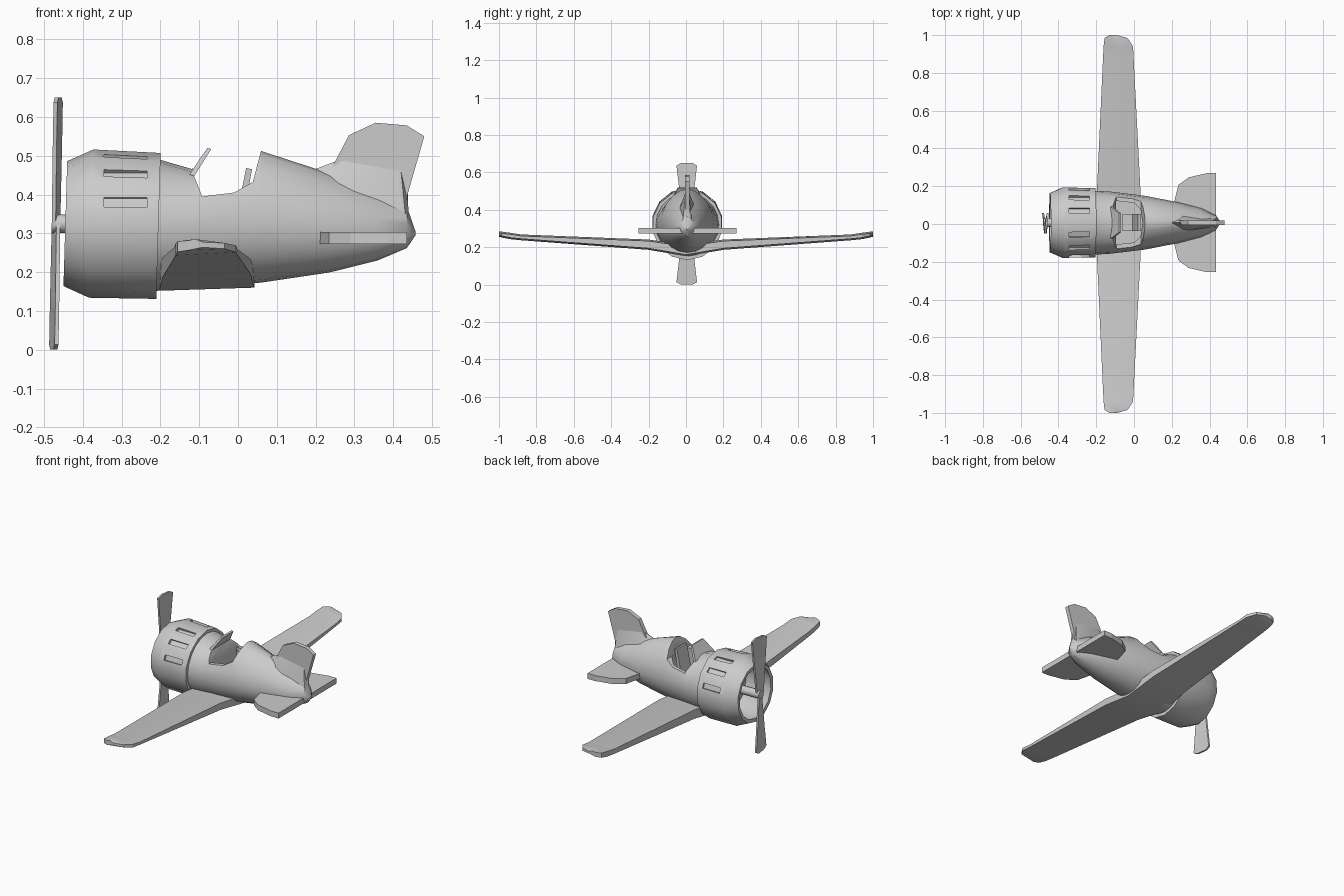
import bpy, bmesh, math
from mathutils import Vector, Matrix

cube = bpy.data.objects.get("Cube")
if cube:
    bpy.data.objects.remove(cube)

CY = 0.007   # body centre line
grey = bpy.data.materials.new("plain grey")
grey.use_nodes = True
grey.diffuse_color = (0.6, 0.6, 0.6, 1)
grey.node_tree.nodes["Principled BSDF"].inputs["Base Color"].default_value = (0.6, 0.6, 0.6, 1)


def loft(name, rings, smooth=None):
    """Closed skin through rings of equal point count."""
    bm = bmesh.new()
    vs = [[bm.verts.new(p) for p in r] for r in rings]
    n = len(vs[0])
    for a, b in zip(vs, vs[1:]):
        for i in range(n):
            j = (i + 1) % n
            bm.faces.new((a[i], a[j], b[j], b[i]))
    bm.faces.new(vs[0])
    bm.faces.new(vs[-1])
    bmesh.ops.recalc_face_normals(bm, faces=bm.faces)
    me = bpy.data.meshes.new(name)
    bm.to_mesh(me)
    bm.free()
    me.materials.append(grey)
    ob = bpy.data.objects.new(name, me)
    bpy.context.collection.objects.link(ob)
    if smooth:
        shade(ob, smooth)
    return ob


def shade(ob, angle):
    bpy.ops.object.select_all(action='DESELECT')
    ob.select_set(True)
    bpy.context.view_layer.objects.active = ob
    bpy.ops.object.shade_smooth_by_angle(angle=math.radians(angle))


def side_prism(name, pts, half, taper=1.0):
    """Outline in x, z given thickness across y."""
    return loft(name, [[(x, CY + s * half, z) for x, z in pts] for s in (-1, 1)])


def flat_prism(name, pts, z0, z1):
    """Outline in x, y given height."""
    return loft(name, [[(x, y + CY, z) for x, y in pts] for z in (z0, z1)])


def cut(ob, cutter):
    cutter.hide_render = True
    mod = ob.modifiers.new("cut", 'BOOLEAN')
    mod.operation, mod.solver, mod.object = 'DIFFERENCE', 'EXACT', cutter
    bpy.context.view_layer.objects.active = ob
    bpy.ops.object.modifier_apply(modifier=mod.name)
    bpy.data.objects.remove(cutter)


# Engine cowling: turned shell with an open front
def disc(x, z, r, n=14, tilt=0.03):
    pts = []
    for i in range(n):
        a = 2 * math.pi * i / n
        h = r * math.cos(a)
        pts.append((x + h * tilt, CY + r * math.sin(a), z + h))
    return pts


cowl = loft("cowling", [
    disc(-0.205, 0.319, 0.188), disc(-0.378, 0.325, 0.191), disc(-0.445, 0.325, 0.161),
    disc(-0.443, 0.325, 0.142), disc(-0.38, 0.325, 0.165), disc(-0.27, 0.322, 0.165)])
# Cooling slots pressed into the upper cowling
for deg in (20, 45, 72):
    for s in (-1, 1):
        a = math.radians(deg) * s
        rot = Matrix.Rotation(-a, 4, 'X')
        ring = lambda h: [Vector((-0.29, CY, 0.322)) + rot @ Vector((x, y, h))
                          for x, y in ((-.055, -.014), (.055, -.014), (.055, .014), (-.055, .014))]
        cut(cowl, loft("slot_cutter", [ring(0.174), ring(0.25)]))
shade(cowl, 28)

# Fuselage: x, top, bottom, half width, height of widest point, sharpness of the top
stations = [
    (-0.22, .495, .151, .170, .32, 1.0), (-0.12, .466, .158, .164, .32, 1.0),
    (0.06, .512, .173, .142, .32, 1.15), (0.235, .455, .199, .108, .312, 1.35),
    (0.36, .405, .230, .075, .306, 1.6), (0.435, .370, .262, .038, .302, 1.6),
    (0.457, .306, .294, .005, .300, 1.0)]
rings = []
for x, top, bot, hw, zc, p in stations:
    ring = []
    for i in range(20):
        a = 2 * math.pi * i / 20
        c, s = math.cos(a), math.sin(a)
        q = p if c > 0 else 1.0
        y = hw * math.copysign(abs(s) ** q, s) if abs(s) > 1e-6 else 0
        ring.append((x, CY + y, zc + c * ((top - zc) if c > 0 else (zc - bot))))
    rings.append(ring)
body = loft("fuselage", rings)
# Cockpit: side-to-side scoop, then a well below the rim
cut(body, side_prism("scoop_cutter", [(-.118, .6), (-.116, .455), (-.092, .395), (-.01, .405),
                                      (.038, .432), (.06, .515), (.06, .6)], 0.3))
cut(body, flat_prism("well_cutter", [(-.095, -.115), (0, -.105), (.035, -.07), (.045, 0),
                                     (.035, .07), (0, .105), (-.095, .115)], 0.29, 0.46))
shade(body, 32)

# Seat back and seat cushion
side_prism("seat_back", [(-.015, .29), (.005, .29), (.036, .465), (.021, .468)], 0.045)
side_prism("seat_cushion", [(-.06, .285), (0, .285), (0, .32), (-.06, .32)], 0.045)

# Windscreen: a leaning plate, narrower at the top
loft("windscreen", [
    [(-.125, CY - .085, .452), (-.113, CY - .085, .447), (-.113, CY + .085, .447), (-.125, CY + .085, .452)],
    [(-.079, CY - .05, .520), (-.069, CY - .05, .517), (-.069, CY + .05, .517), (-.079, CY + .05, .520)]])

# Wing: one skin from tip to tip; y, leading x, trailing x, bottom, top
half = [(0, -.203, .042, .152, .212), (.2, -.195, .033, .186, .241), (.88, -.164, -.002, .237, .268),
        (.94, -.161, -.005, .243, .277), (.985, -.156, -.035, .252, .283), (1.0, -.13, -.09, .256, .285)]
sections = [(-y, *r) for y, *r in reversed(half[1:])] + half
loft("wing", [[(a, y, b), (c, y, b + .008), (c, y, t - .008), ((a + c) / 2, y, t), (a, y, t - .004)]
              for y, a, c, b, t in sections], 25)

# Tail fin with a slim fairing at its foot
fin = [(.225, .44), (.236, .458), (.286, .553), (.355, .585), (.435, .578), (.48, .55), (.437, .40),
       (.437, .33), (.30, .36)]
side_prism("tail_fin", fin, 0.012)
loft("fin_fairing", [
    [(.19, CY, .462), (.25, CY - .05, .39), (.435, CY - .027, .31), (.44, CY, .31),
     (.435, CY + .027, .31), (.25, CY + .05, .39)],
    [(.25, CY, .485), (.27, CY - .012, .487), (.42, CY - .012, .46), (.437, CY, .45),
     (.42, CY + .012, .46), (.27, CY + .012, .487)]], 50)

# Tailplane
edge = [(.20, .06), (.235, .20), (.29, .24), (.385, .262), (.435, .262)]
flat_prism("tailplane", edge + [(x, -y) for x, y in reversed(edge)], 0.272, 0.303)

# Propeller: shaft, hub and two twisted blades
loft("propeller_shaft", [disc(-.48, .325, .024, 10), disc(-.27, .322, .024, 10)], 40)
for name, s in (("upper_blade", 1), ("lower_blade", -1)):
    rings = []
    for d, w, skew in ((0, .02, .006), (.20, .042, .007), (.312, .055, .007), (.325, .03, .004)):
        x, z = -.469 + s * d * .018, .325 + s * d
        rings.append([(x - .005 + s * skew * k, CY - .003 + w * k, z) for k in (-1, 1)] +
                     [(x + .005 + s * skew * k, CY - .003 + w * k, z) for k in (1, -1)])
    loft(name, rings)
